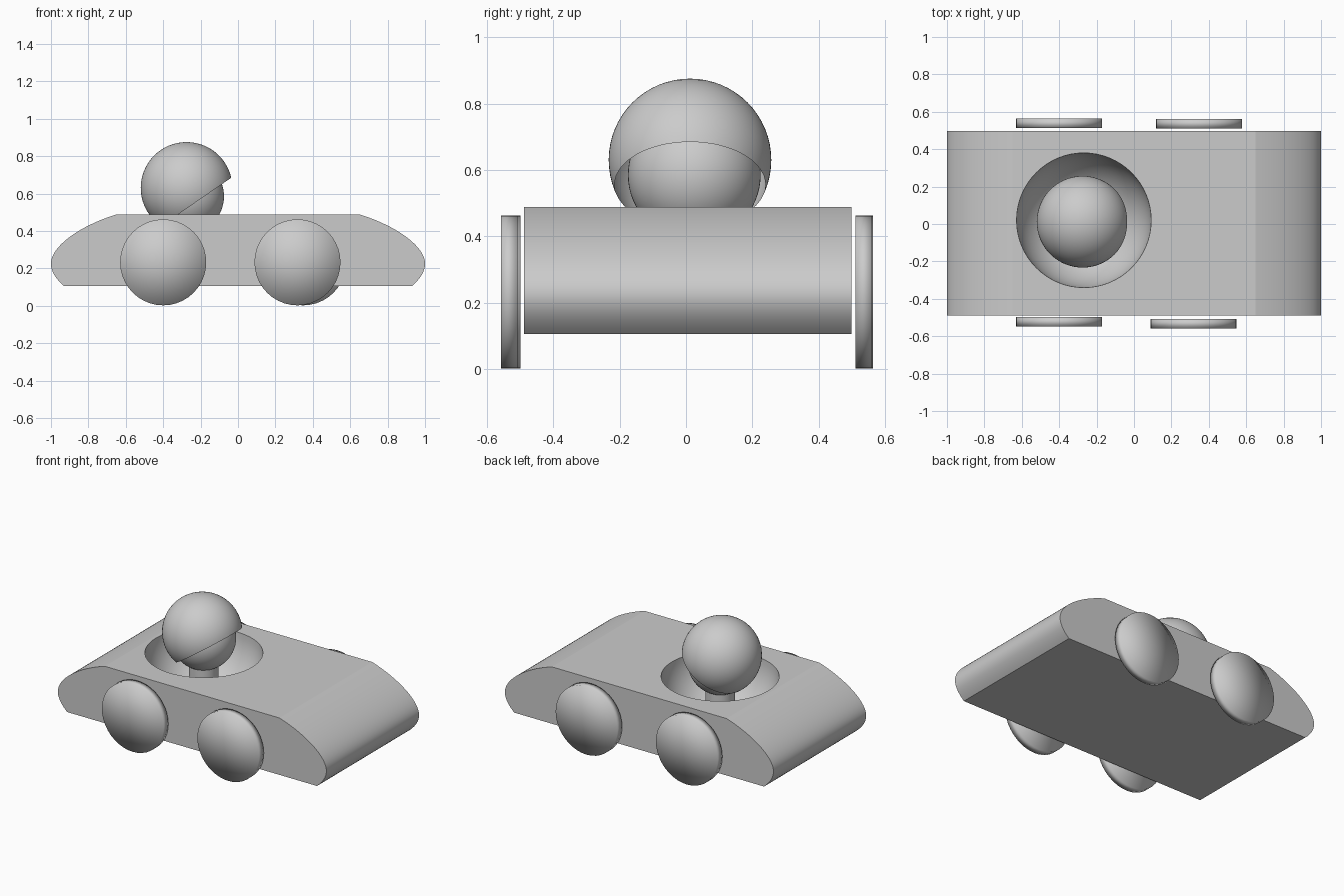
import bpy, bmesh, math
from mathutils import Vector, Matrix
from mathutils.geometry import interpolate_bezier

if "Cube" in bpy.data.objects:
    bpy.data.objects.remove(bpy.data.objects["Cube"], do_unlink=True)

grey = bpy.data.materials.new("plain grey")
grey.use_nodes = True
COLOUR = (0.6, 0.6, 0.6, 1)
grey.diffuse_color = COLOUR
for node in grey.node_tree.nodes:
    if node.type == "BSDF_PRINCIPLED":
        node.inputs["Base Color"].default_value = COLOUR


def add_object(name, bm, location=(0, 0, 0)):
    bmesh.ops.recalc_face_normals(bm, faces=bm.faces)
    mesh = bpy.data.meshes.new(name)
    bm.to_mesh(mesh)
    bm.free()
    mesh.materials.append(grey)
    obj = bpy.data.objects.new(name, mesh)
    obj.location = location
    bpy.context.collection.objects.link(obj)
    return obj


def activate(obj):
    bpy.ops.object.select_all(action="DESELECT")
    obj.select_set(True)
    bpy.context.view_layer.objects.active = obj


def smooth(obj, degrees):
    activate(obj)
    bpy.ops.object.shade_smooth_by_angle(angle=math.radians(degrees))


def sphere(name, radius, location):
    bm = bmesh.new()
    bmesh.ops.create_uvsphere(bm, u_segments=64, v_segments=32, radius=radius)
    return add_object(name, bm, location)


# Body: rounded nose and tail profile, mirrored in x and extruded in y
TOP, BOTTOM, FRONT, BACK = 0.488, 0.105, -0.488, 0.498
upper = interpolate_bezier(Vector((0.65, TOP)), Vector((0.84, 0.43)),
                           Vector((1, 0.32)), Vector((1, 0.225)), 20)
lower = interpolate_bezier(Vector((1, 0.225)), Vector((1, 0.18)),
                           Vector((0.97, 0.14)), Vector((0.93, BOTTOM)), 12)
nose = [(p.x, p.y) for p in upper + lower[1:]]
profile = nose + [(-x, z) for x, z in reversed(nose)]
bm = bmesh.new()
side = bm.faces.new([bm.verts.new((x, FRONT, z)) for x, z in profile])
extruded = bmesh.ops.extrude_face_region(bm, geom=[side])["geom"]
bmesh.ops.translate(bm, vec=(0, BACK - FRONT, 0),
                    verts=[g for g in extruded if isinstance(g, bmesh.types.BMVert)])
body = add_object("body", bm)

# Round bowl sunk into the deck
cutter = sphere("bowl_cutter", 0.36, (-0.268, 0.02, 0.49))
cutter.hide_render = True
activate(body)
cut = body.modifiers.new("bowl", "BOOLEAN")
cut.operation = "DIFFERENCE"
cut.solver = "EXACT"
cut.object = cutter
bpy.ops.object.modifier_apply(modifier="bowl")
bpy.data.objects.remove(cutter, do_unlink=True)
smooth(body, 12)

# Neck rising from the bowl
bm = bmesh.new()
bmesh.ops.create_cone(bm, cap_ends=True, segments=32, radius1=0.09, radius2=0.09, depth=0.32)
smooth(add_object("neck", bm, (-0.268, 0.02, 0.29)), 30)

# Head
head = sphere("head", 0.2, (-0.275, 0.025, 0.585))
smooth(head, 30)

# Open helmet shell, sliced by a tilted plane
tilt = math.radians(34.6)
opening = Vector((math.sin(tilt), 0, -math.cos(tilt)))
bm = bmesh.new()
bmesh.ops.create_uvsphere(bm, u_segments=64, v_segments=32, radius=0.245)
bmesh.ops.bisect_plane(bm, geom=bm.verts[:] + bm.edges[:] + bm.faces[:],
                       plane_co=opening * 0.091, plane_no=opening, clear_outer=True)
smooth(add_object("helmet", bm, (-0.275, 0.012, 0.63)), 30)


# Wheels: thin discs shaded as soft pads
def wheel(name, x, y):
    bm = bmesh.new()
    bmesh.ops.create_cone(bm, cap_ends=True, cap_tris=True, segments=40,
                          radius1=0.23, radius2=0.23, depth=0.05)
    bmesh.ops.rotate(bm, matrix=Matrix.Rotation(math.pi / 2, 3, "X"), verts=bm.verts)
    smooth(add_object(name, bm, (x, y, 0.232)), 180)


wheel("front_right_wheel", -0.4, -0.523)
wheel("front_left_wheel", 0.318, -0.533)
wheel("back_right_wheel", -0.4, 0.538)
wheel("back_left_wheel", 0.348, 0.536)
